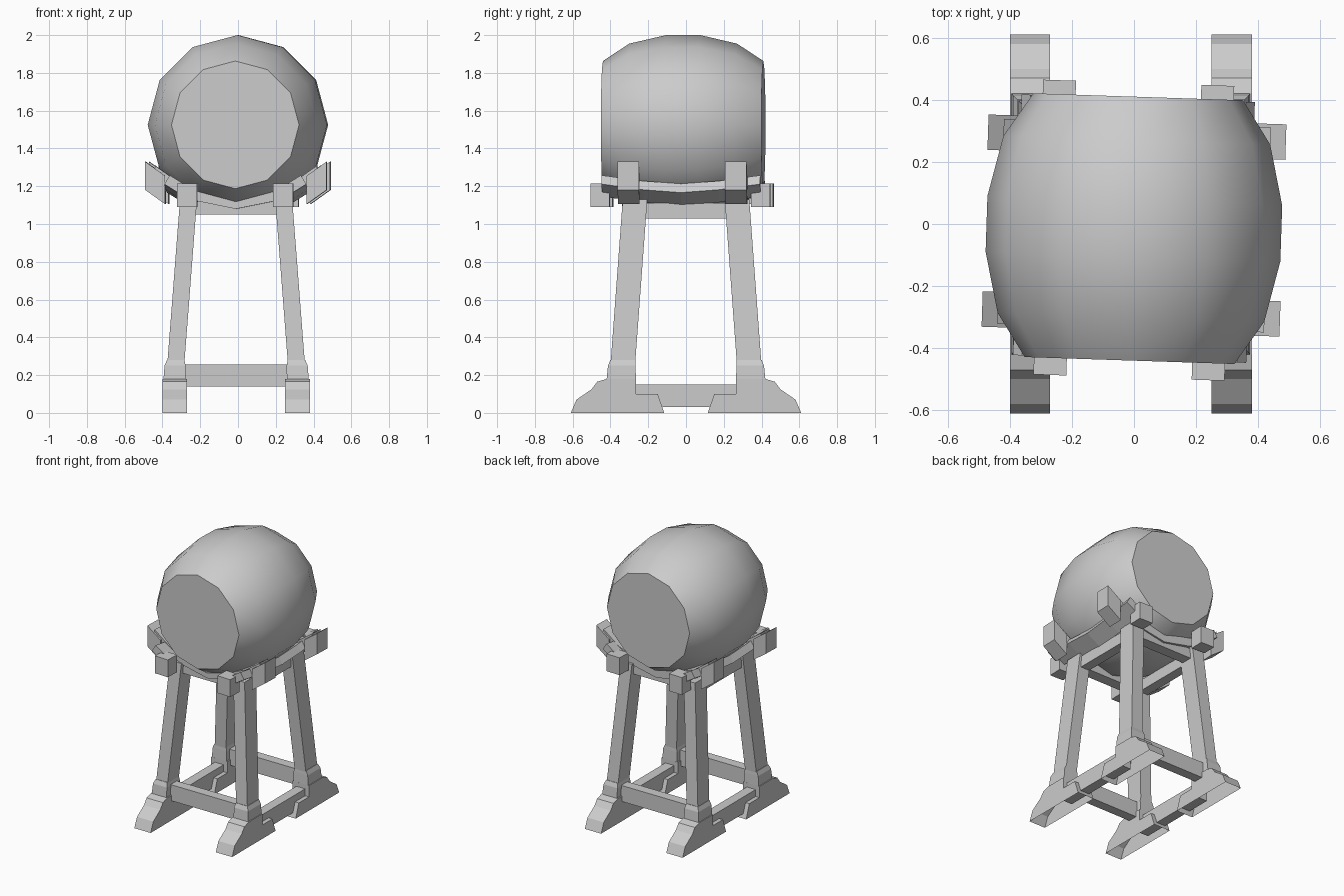
import bpy, bmesh, math
from mathutils import Vector, Matrix

cube = bpy.data.objects.get("Cube")
if cube:
    bpy.data.objects.remove(cube)

grey = bpy.data.materials.new("stone_grey")
grey.use_nodes = True
grey.diffuse_color = (0.6, 0.6, 0.6, 1)
grey.node_tree.nodes["Principled BSDF"].inputs["Base Color"].default_value = (0.6, 0.6, 0.6, 1)

STAND = Matrix.Translation((-0.01, 0, 0))
CRADLE = Matrix.Translation((0, -0.005, 0)) @ Matrix.Rotation(math.radians(-1.9), 4, "Z")


def loft(name, rings, place, open_bottom=False):
    """Skin a row of matching rings and close both ends."""
    bm = bmesh.new()
    rows = [[bm.verts.new(p) for p in ring] for ring in rings]
    for a, b in zip(rows, rows[1:]):
        for i in range(len(a)):
            j = (i + 1) % len(a)
            bm.faces.new((a[i], a[j], b[j], b[i]))
    bm.faces.new(rows[0][::-1])
    bm.faces.new(rows[-1])
    bmesh.ops.recalc_face_normals(bm, faces=bm.faces)
    if open_bottom:
        floor = [f for f in bm.faces if all(v.co.z < 0.001 for v in f.verts)]
        bmesh.ops.delete(bm, geom=floor, context="FACES")
    mesh = bpy.data.meshes.new(name)
    bm.to_mesh(mesh)
    bm.free()
    mesh.materials.append(grey)
    obj = bpy.data.objects.new(name, mesh)
    bpy.context.collection.objects.link(obj)
    obj.matrix_world = place
    return obj


def rect(x, y, z, hx, hy):
    return [(x + a * hx, y + b * hy, z) for a, b in ((-1, -1), (1, -1), (1, 1), (-1, 1))]


def box(name, lo, hi, place):
    mid = [(a + b) / 2 for a, b in zip(lo, hi)]
    hx, hy = (hi[0] - lo[0]) / 2, (hi[1] - lo[1]) / 2
    return loft(name, [rect(mid[0], mid[1], z, hx, hy) for z in (lo[2], hi[2])], place)


# Barrel: twelve-sided, lying along y
stations = [(-0.425, 0.338), (-0.285, 0.43), (-0.09, 0.475),
            (0.09, 0.475), (0.285, 0.43), (0.425, 0.338)]
rings = [[(r * math.sin(k * math.pi / 6), y, 1.525 + r * math.cos(k * math.pi / 6))
          for k in range(12)] for y, r in stations]
barrel = loft("barrel", rings, CRADLE @ Matrix.Translation((0, -0.01, 0)))
for f in barrel.data.polygons:
    f.use_smooth = len(f.vertices) == 4
for e in barrel.data.edges:
    a, b = (barrel.data.vertices[i].co.y for i in e.vertices)
    e.use_edge_sharp = abs(a - b) < 0.01 and abs(a) > 0.4

# Feet, collars and legs at the four corners
foot = [(0.61, 0), (0.58, 0.07), (0.5, 0.125), (0.47, 0.165), (0.42, 0.18),
        (0.265, 0.18), (0.265, 0.1), (0.15, 0.1), (0.115, 0)]
for side, sx in (("right", -1), ("left", 1)):
    for end, sy in (("front", -1), ("back", 1)):
        tag = f"{end}_{side}"
        loft("foot_" + tag, [[(sx * x, sy * y, z) for y, z in foot] for x in (0.26, 0.39)],
             STAND, open_bottom=True)
        collar = [(0.327, 0.343, 0.17, 0.058, 0.078), (0.323, 0.34, 0.25, 0.056, 0.073),
                  (0.32, 0.335, 0.28, 0.046, 0.066)]
        loft("collar_" + tag, [rect(sx * x, sy * y, z, a, b) for x, y, z, a, b in collar], STAND)
        leg = [(0.32, 0.335, 0.25, 0.045, 0.065), (0.252, 0.27, 1.13, 0.045, 0.065)]
        loft("leg_" + tag, [rect(sx * x, sy * y, z, a, b) for x, y, z, a, b in leg], STAND)

# Straight beams tying the legs together
for end, s in (("front", -1), ("back", 1)):
    box(f"lower_beam_{end}", (-0.3, s * 0.335 - 0.035, 0.14), (0.3, s * 0.335 + 0.035, 0.255), STAND)
    box(f"upper_beam_{end}", (-0.25, s * 0.27 - 0.04, 1.05), (0.25, s * 0.27 + 0.04, 1.12), STAND)
for side, s in (("right", -1), ("left", 1)):
    box(f"foot_beam_{side}", (s * 0.325 - 0.035, -0.3, 0.03), (s * 0.325 + 0.035, 0.3, 0.15), STAND)
    box(f"top_beam_{side}", (s * 0.25 - 0.035, -0.26, 1.03), (s * 0.25 + 0.035, 0.26, 1.11), STAND)

# Curved cross rails under the barrel, with slanted end blocks
arc = [(0, 1.08), (0.2, 1.12), (0.31, 1.165), (0.43, 1.25)]
path = [(-x, z) for x, z in arc[:0:-1]] + arc
for end, s in (("front", -1), ("back", 1)):
    y = s * 0.285
    loft(f"cross_rail_{end}",
         [[(x, y - 0.045, z), (x, y + 0.045, z), (x, y + 0.045, z + 0.06), (x, y - 0.045, z + 0.06)]
          for x, z in path], CRADLE)
    for side, sx in (("right", -1), ("left", 1)):
        slant = [(0.375, 1.105), (0.48, 1.18), (0.48, 1.33), (0.375, 1.255)]
        loft(f"cross_block_{end}_{side}",
             [[(sx * x, y + d, z) for x, z in slant] for d in (-0.057, 0.057)], CRADLE)

# Tilted side rails following the barrel, with square end blocks
tilt = math.radians(32)
out = Vector((math.cos(tilt), 0, math.sin(tilt)))
up = Vector((-math.sin(tilt), 0, math.cos(tilt)))
for side, s in (("right", -1), ("left", 1)):
    rings = []
    for y, lift in ((-0.42, 0.045), (-0.2, 0.015), (0, 0), (0.2, 0.015), (0.42, 0.045)):
        base = Vector((0.27, y - 0.01, 1.1 + lift))
        ring = [base, base + out * 0.125, base + out * 0.125 + up * 0.055, base + up * 0.055]
        rings.append([(s * p.x, p.y, p.z) for p in ring])
    loft(f"side_rail_{side}", rings, CRADLE)
    for end, sy in (("front", -1), ("back", 1)):
        ys = sorted((sy * 0.375 - 0.015, sy * 0.475 - 0.015))
        box(f"side_block_{end}_{side}", (s * 0.255 - 0.053, ys[0], 1.09),
            (s * 0.255 + 0.053, ys[1], 1.215), CRADLE)
